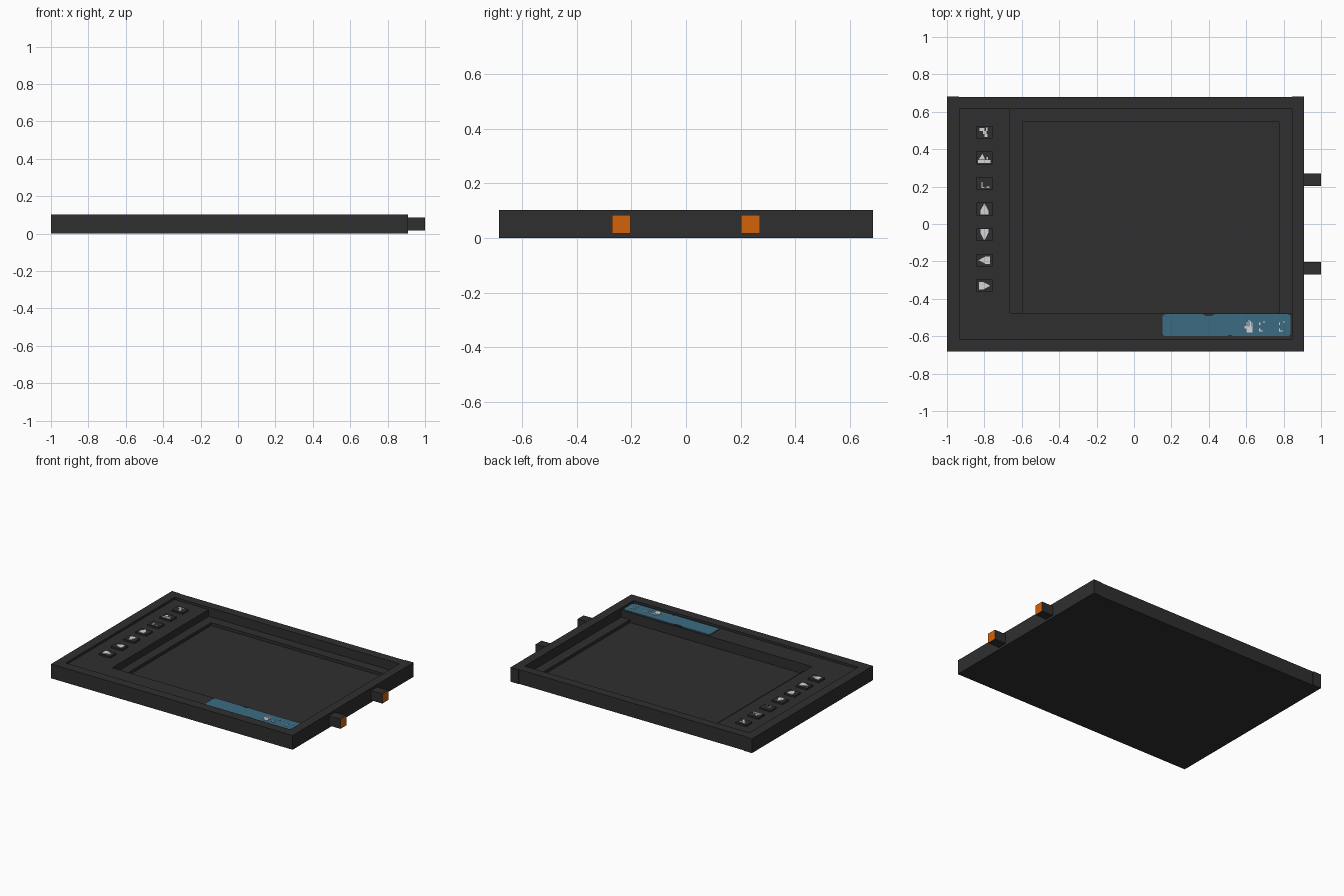
import bpy, bmesh
from math import radians, pi, sin, cos
from mathutils import Matrix, Vector

if "Cube" in bpy.data.objects:
    bpy.data.objects.remove(bpy.data.objects["Cube"], do_unlink=True)


def material(name, rgb):
    m = bpy.data.materials.new(name)
    m.use_nodes = True
    colour = (*rgb, 1)
    m.diffuse_color = colour
    node = next(n for n in m.node_tree.nodes if n.type == 'BSDF_PRINCIPLED')
    node.inputs["Base Color"].default_value = colour
    return m


DARK = material("charcoal", (0.028, 0.028, 0.028))
BLUE = material("muted_blue", (0.045, 0.15, 0.225))
WHITE = material("light_grey", (0.66, 0.66, 0.66))
ORANGE = material("orange", (0.64, 0.122, 0.003))

TOP, FLOOR, BAY, SCREEN = 0.102, 0.086, 0.037, 0.016


def finish(name, bm, *mats):
    bmesh.ops.recalc_face_normals(bm, faces=bm.faces)
    mesh = bpy.data.meshes.new(name)
    bm.to_mesh(mesh)
    bm.free()
    for m in mats:
        mesh.materials.append(m)
    obj = bpy.data.objects.new(name, mesh)
    bpy.context.collection.objects.link(obj)
    return obj


def add_prism(bm, points, z0, z1):
    """Extrude a flat outline from z0 up to z1."""
    face = bm.faces.new([bm.verts.new((x, y, z0)) for x, y in points])
    new = bmesh.ops.extrude_face_region(bm, geom=[face])["geom"]
    bmesh.ops.translate(bm, vec=(0, 0, z1 - z0),
                        verts=[v for v in new if isinstance(v, bmesh.types.BMVert)])


def rect(x0, x1, y0, y1):
    return [(x0, y0), (x1, y0), (x1, y1), (x0, y1)]


def prisms(name, outlines, z0, z1, *mats):
    bm = bmesh.new()
    for pts in outlines:
        add_prism(bm, pts, z0, z1)
    return finish(name, bm, *mats)


def rounded(x0, x1, y0, y1, r, steps=4):
    """Rounded rectangle outline."""
    pts = []
    corners = [(x1 - r, y1 - r), (x0 + r, y1 - r), (x0 + r, y0 + r), (x1 - r, y0 + r)]
    for q, (cx, cy) in enumerate(corners):
        for i in range(steps + 1):
            a = (q + i / steps) * pi / 2
            pts.append((cx + r * cos(a), cy + r * sin(a)))
    return pts


# Casing: nested rectangular loops stepping down into the screen
outer = rect(-1, 0.91, -0.683, 0.678)
tray = rect(-0.932, 0.845, -0.615, 0.615)
bay = rect(-0.662, 0.845, -0.475, 0.615)
screen = rect(-0.595, 0.775, -0.475, 0.546)
levels = [(outer, 0), (outer, TOP), (tray, TOP), (tray, FLOOR),
          (bay, FLOOR), (bay, BAY), (screen, BAY), (screen, SCREEN)]
bm = bmesh.new()
loops = [[bm.verts.new((x, y, z)) for x, y in pts] for pts, z in levels]
bm.faces.new(reversed(loops[0]))
bm.faces.new(loops[-1])
for a, b in zip(loops, loops[1:]):
    for i in range(4):
        j = (i + 1) % 4
        bm.faces.new((a[i], a[j], b[j], b[i]))
bmesh.ops.remove_doubles(bm, verts=bm.verts, dist=0.0001)
bmesh.ops.dissolve_degenerate(bm, edges=bm.edges, dist=0.0001)
finish("casing", bm, DARK)

# Slightly proud back corners
prisms("back_corners", [rect(-1, -0.935, 0.67, 0.683), rect(0.845, 0.91, 0.67, 0.683)],
       0, TOP, DARK)

# Side connectors with orange ends
for label, y in (("front", -0.237), ("back", 0.236)):
    plug = prisms(label + "_connector", [rect(0.9, 1, y - 0.034, y + 0.034)],
                  0.016, 0.085, DARK, ORANGE)
    for f in plug.data.polygons:
        if f.center.x > 0.99:
            f.material_index = 1

# Button column
BX = -0.8
button_y = [0.49 - 0.1367 * i for i in range(7)]
prisms("buttons", [rect(BX - 0.043, BX + 0.043, y - 0.034, y + 0.034) for y in button_y],
       FLOOR - 0.002, 0.097, DARK)


def placed(points, x, y, turn=0):
    rot = Matrix.Rotation(radians(turn), 2)
    return [tuple(rot @ Vector(p) + Vector((x, y))) for p in points]


# Button symbols
arrow = [(0, 0.031), (0.021, -0.008), (0.021, -0.03), (-0.021, -0.03), (-0.021, -0.008)]
for label, y, turn in zip(("up", "down", "left", "right"), button_y[3:], (0, 180, 90, -90)):
    prisms(label + "_arrow", [placed(arrow, BX, y, turn)], 0.097, 0.101, WHITE)

squiggle = [rect(-0.025, 0.0, 0.008, 0.022), rect(-0.008, 0.012, -0.008, 0.008),
            rect(0.0, 0.018, -0.024, -0.008), rect(0.008, 0.016, 0.008, 0.026)]
landscape = [rect(-0.033, 0.033, -0.026, -0.012),
             [(-0.03, -0.008), (0.004, -0.008), (-0.01, 0.022)],
             rect(0.012, 0.02, -0.008, 0.004)]
marks = [rect(-0.016, -0.009, -0.024, 0.008), rect(-0.009, 0.002, -0.024, -0.018),
         rect(0.012, 0.028, -0.024, -0.017)]
for label, y, shapes in zip(("squiggle", "landscape", "marks"), button_y,
                            (squiggle, landscape, marks)):
    prisms(label + "_symbol", [placed(s, BX, y) for s in shapes], 0.097, 0.101, WHITE)

# Blue status bar with two small dark notches
BAR = FLOOR + 0.007
prisms("status_bar", [rounded(0.152, 0.838, -0.6, -0.482, 0.018)], FLOOR - 0.002, BAR, BLUE)
notches = [[(0.365, -0.481), (0.385, -0.492), (0.415, -0.492), (0.435, -0.481)],
           [(0.49, -0.601), (0.515, -0.591), (0.53, -0.601)]]
prisms("bar_notches", notches, FLOOR, BAR + 0.001, DARK)

# Hand symbol and bracket marks on the bar
hand = [rect(-0.014, 0.018, -0.032, 0.0)]
hand += [rect(x, x + 0.006, -0.005, top) for x, top in
         ((-0.014, 0.024), (-0.004, 0.033), (0.005, 0.028), (0.013, 0.02))]
hand.append(rect(-0.024, -0.014, -0.012, 0.002))
prisms("hand_symbol", [placed(s, 0.615, -0.547) for s in hand], BAR, BAR + 0.003, WHITE)

bracket = [rect(-0.016, -0.01, -0.03, -0.014), rect(-0.01, 0.006, -0.03, -0.025),
           rect(-0.016, -0.01, 0.006, 0.018), rect(0.006, 0.016, 0.018, 0.024)]
for label, x in (("left", 0.685), ("right", 0.79)):
    prisms(label + "_bracket", [placed(s, x, -0.545) for s in bracket],
           BAR, BAR + 0.003, WHITE)
